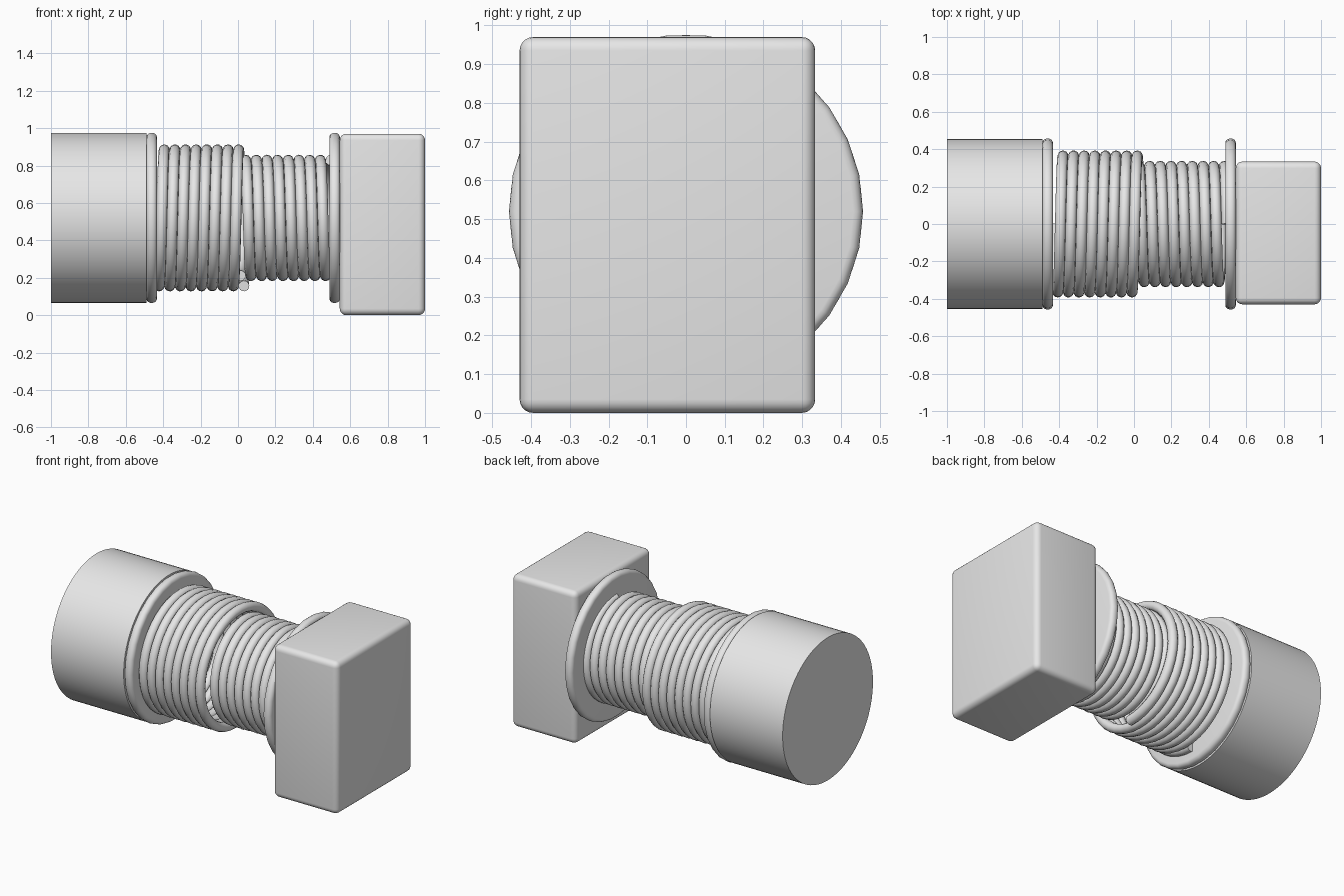
import bpy, bmesh
from math import pi, sin, cos, radians, tau
from mathutils import Matrix

cube = bpy.data.objects.get("Cube")
if cube:
    bpy.data.objects.remove(cube, do_unlink=True)

AXIS_Z = 0.52

grey = bpy.data.materials.new("plain grey")
grey.use_nodes = True
colour = (0.8, 0.8, 0.8, 1)
grey.diffuse_color = colour
for node in grey.node_tree.nodes:
    if node.type == 'BSDF_PRINCIPLED':
        node.inputs["Base Color"].default_value = colour


def activate(obj):
    bpy.ops.object.select_all(action='DESELECT')
    obj.select_set(True)
    bpy.context.view_layer.objects.active = obj


def finish(name, bm, bevel=0, segments=4):
    mesh = bpy.data.meshes.new(name)
    bm.to_mesh(mesh)
    bm.free()
    mesh.materials.append(grey)
    obj = bpy.data.objects.new(name, mesh)
    bpy.context.collection.objects.link(obj)
    activate(obj)
    if bevel:
        mod = obj.modifiers.new("rounded edges", 'BEVEL')
        mod.width, mod.segments = bevel, segments
        mod.limit_method, mod.angle_limit = 'ANGLE', radians(40)
        bpy.ops.object.modifier_apply(modifier=mod.name)
    bpy.ops.object.shade_smooth_by_angle(angle=radians(35))
    return obj


def disc(name, x0, x1, radius, sides, turn=0, bevel=0):
    """Cylinder lying along x."""
    bm = bmesh.new()
    place = (Matrix.Translation(((x0 + x1) / 2, 0, AXIS_Z))
             @ Matrix.Rotation(turn, 4, 'X') @ Matrix.Rotation(pi / 2, 4, 'Y'))
    bmesh.ops.create_cone(bm, cap_ends=True, segments=sides, radius1=radius,
                          radius2=radius, depth=x1 - x0, matrix=place)
    return finish(name, bm, bevel)


def coil(name, x0, x1, radius, tube, turns, direction, start, per_turn=40):
    """Round wire wound along x."""
    curve = bpy.data.curves.new(name, 'CURVE')
    curve.dimensions = '3D'
    curve.bevel_depth, curve.bevel_resolution = tube, 4
    curve.use_fill_caps = True
    curve.materials.append(grey)
    spline = curve.splines.new('POLY')
    count = int(turns * per_turn)
    spline.points.add(count)
    for i, point in enumerate(spline.points):
        t = i / count
        a = start + direction * tau * turns * t
        point.co = (x0 + (x1 - x0) * t, radius * cos(a), AXIS_Z + radius * sin(a), 1)
    obj = bpy.data.objects.new(name, curve)
    bpy.context.collection.objects.link(obj)
    activate(obj)
    bpy.ops.object.convert(target='MESH')
    bpy.ops.object.shade_smooth_by_angle(angle=radians(50))


# Drum and the two rounded flanges
disc("end_drum", -1, -0.488, 0.455, 96)
for name, x in (("drum_flange", -0.49), ("block_flange", 0.488)):
    disc(name, x, x + 0.057, 0.457, 30, turn=0, bevel=0.025)

# Outer and inner windings, wound in opposite directions
coil("outer_winding", -0.422, 0.032, 0.364, 0.029, 8, -1, -pi / 2)
coil("inner_winding", 0.012, 0.497, 0.309, 0.029, 8.5, 1, -pi / 2)

# Rounded end block
bm = bmesh.new()
bmesh.ops.create_cube(bm, size=1, matrix=Matrix.Translation((0.772, -0.048, 0.485))
                      @ Matrix.Diagonal((0.456, 0.763, 0.97, 1)))
finish("end_block", bm, 0.035, 5)
